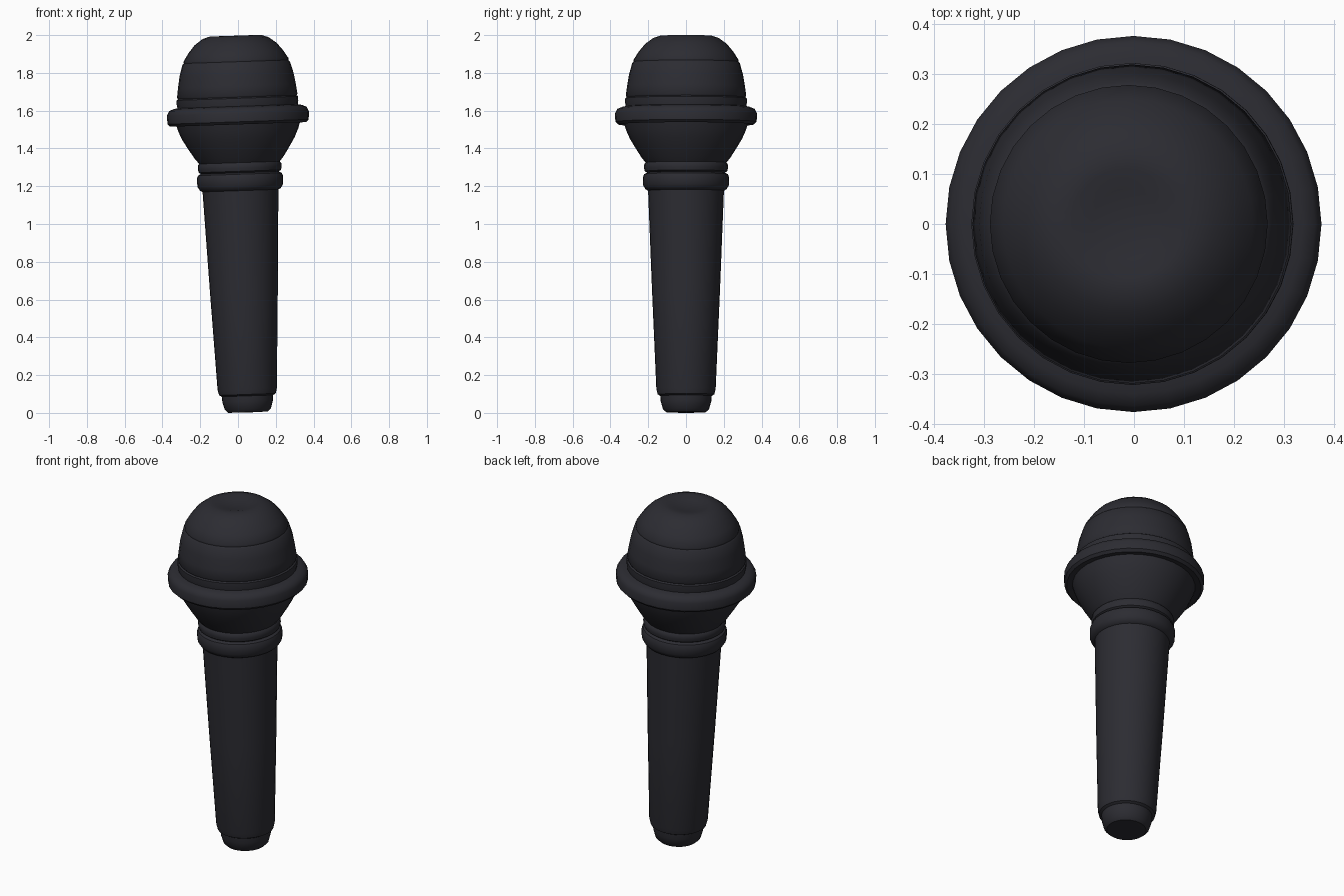
import bpy, math
from mathutils import Matrix

if "Cube" in bpy.data.objects:
    bpy.data.objects.remove(bpy.data.objects["Cube"])

SEGMENTS = 32
LEAN = -0.034                     # whole microphone leans slightly to the left
PLACE = Matrix.Translation((0.053, 0, 0.002)) @ Matrix.Rotation(LEAN, 4, 'Y')

black = bpy.data.materials.new("charcoal black")
black.diffuse_color = (0.025, 0.025, 0.032, 1)
black.use_nodes = True
black.node_tree.nodes["Principled BSDF"].inputs["Base Color"].default_value = black.diffuse_color


def lathe(name, profile, angle=40):
    """Spin a (radius, height) profile, listed bottom to top, around z."""
    verts, rings, faces = [], [], []
    for r, z in profile:
        if r == 0:
            rings.append([len(verts)] * SEGMENTS)
            verts.append((0, 0, z))
        else:
            rings.append([len(verts) + i for i in range(SEGMENTS)])
            for i in range(SEGMENTS):
                a = math.tau * i / SEGMENTS
                verts.append((r * math.cos(a), r * math.sin(a), z))
    for low, high in zip(rings, rings[1:]):
        for i in range(SEGMENTS):
            j = (i + 1) % SEGMENTS
            loop = [low[i], low[j], high[j], high[i]]
            faces.append(list(dict.fromkeys(loop)))
    mesh = bpy.data.meshes.new(name)
    mesh.from_pydata(verts, [], faces)
    mesh.transform(PLACE)
    mesh.materials.append(black)
    ob = bpy.data.objects.new(name, mesh)
    bpy.context.collection.objects.link(ob)
    bpy.ops.object.select_all(action='DESELECT')
    ob.select_set(True)
    bpy.context.view_layer.objects.active = ob
    bpy.ops.object.shade_smooth_by_angle(angle=math.radians(angle))
    return ob


# Rounded plug at the bottom
lathe("end_cap", [(0, 0), (0.105, 0.002), (0.122, 0.018), (0.134, 0.06), (0.136, 0.095)])

# Tapered handle
lathe("handle", [(0.136, 0.088), (0.15, 0.096), (0.157, 0.125), (0.180, 0.65), (0.201, 1.18)])

# Two stacked collar bands
lathe("lower_collar", [(0.201, 1.175), (0.214, 1.182), (0.227, 1.203),
                       (0.229, 1.245), (0.222, 1.262), (0.206, 1.27)])
lathe("upper_collar", [(0.206, 1.27), (0.218, 1.278), (0.222, 1.295),
                       (0.221, 1.315), (0.212, 1.325)])

# Flared bowl below the ring
lathe("bowl", [(0.212, 1.322), (0.235, 1.35), (0.27, 1.405), (0.297, 1.45),
               (0.317, 1.495), (0.329, 1.533)])

# Wide ring
lathe("ring", [(0.329, 1.53), (0.36, 1.526), (0.374, 1.54), (0.376, 1.585),
               (0.364, 1.608), (0.34, 1.618), (0.318, 1.622)])

# Mesh head with shallow horizontal grooves and a dimpled top
lathe("head", [(0.318, 1.618), (0.322, 1.64), (0.322, 1.664), (0.314, 1.67), (0.319, 1.678),
               (0.312, 1.73), (0.302, 1.79), (0.285, 1.85), (0.277, 1.858), (0.278, 1.868),
               (0.25, 1.912), (0.217, 1.952), (0.175, 1.983), (0.14, 1.995),
               (0.11, 1.996), (0.07, 1.986), (0, 1.98)])
